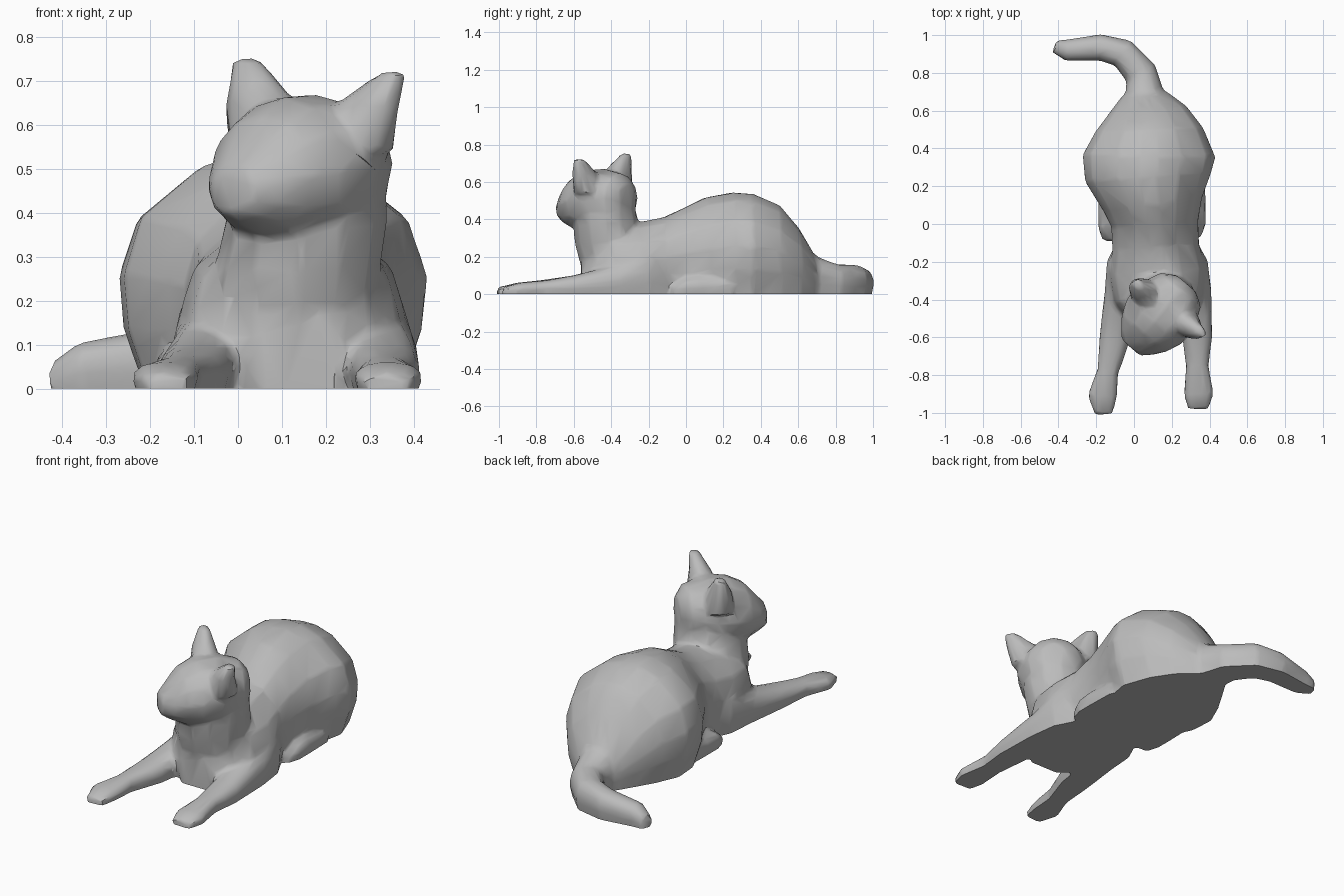
import bpy, bmesh, math
from mathutils import Vector

cube = bpy.data.objects.get("Cube")
if cube:
    bpy.data.objects.remove(cube, do_unlink=True)

UP = Vector((0, 0, 1))
FACE = Vector((-0.65, -0.76, 0)).normalized()   # where the head looks
EAR_SIDE = Vector((-FACE.y, FACE.x, 0))         # towards the left ear
X, Y = Vector((1, 0, 0)), Vector((0, 1, 0))

# Cross-sections: a closed round one, and flat-footed ones for limbs and body
ROUND = [(math.cos(math.tau * i / 12), math.sin(math.tau * i / 12)) for i in range(12)]
LIMB = [(0.83, -1), (0.85, 0), (0.97, 0.25), (1, 0.5), (0.88, 0.75), (0.58, 0.93), (0.2, 1)]
TRUNK = [(0.8, -1), (0.83, 0), (0.97, 0.25), (1, 0.48), (0.88, 0.72), (0.48, 0.93), (0.14, 1)]

bm = bmesh.new()


def loft(sections, closed_profile=ROUND):
    """Skin a list of (centre, side vector, up vector) sections and cap the ends."""
    rings = [[bm.verts.new(Vector(c) + s * u + t * v) for u, v in closed_profile]
             for c, s, t in sections]
    n = len(closed_profile)
    faces = [bm.faces.new((a[i], a[(i + 1) % n], b[(i + 1) % n], b[i]))
             for a, b in zip(rings, rings[1:]) for i in range(n)]
    faces += [bm.faces.new(rings[0]), bm.faces.new(rings[-1])]
    bmesh.ops.recalc_face_normals(bm, faces=faces)


def ground_loft(path, half_profile=LIMB):
    """Skin (x, y, half width, height) stations resting on the ground."""
    points = [Vector((p[0], p[1], 0)) for p in path]
    sections = []
    for i, (x, y, half, height) in enumerate(path):
        along = points[min(i + 1, len(path) - 1)] - points[max(i - 1, 0)]
        side = along.normalized().cross(UP)
        sections.append((points[i], side * half, UP * height))
    first = len(bm.verts)
    loft(sections, half_profile + [(-u, v) for u, v in reversed(half_profile)])
    bm.verts.ensure_lookup_table()
    for v in bm.verts[first:]:
        if v.co.z < 0:
            v.co.z = -0.08          # skirt, trimmed off later


# Body, rump to chest
ground_loft([
    (0.06, 0.73, 0.06, 0.14), (0.06, 0.68, 0.13, 0.22), (0.07, 0.6, 0.21, 0.355),
    (0.08, 0.5, 0.285, 0.475), (0.08, 0.36, 0.352, 0.535), (0.075, 0.25, 0.335, 0.543),
    (0.1, 0.1, 0.262, 0.515), (0.11, 0, 0.23, 0.465), (0.115, -0.12, 0.23, 0.41),
    (0.125, -0.25, 0.255, 0.385), (0.13, -0.4, 0.235, 0.37), (0.14, -0.5, 0.17, 0.3),
    (0.14, -0.56, 0.1, 0.18)], TRUNK)

# Tail
ground_loft([
    (0.06, 0.58, 0.14, 0.32), (0.055, 0.7, 0.1, 0.2), (0.035, 0.8, 0.088, 0.16),
    (-0.06, 0.905, 0.078, 0.155), (-0.18, 0.935, 0.07, 0.138),
    (-0.36, 0.92, 0.056, 0.105), (-0.422, 0.94, 0.035, 0.06)])

# Front legs
ground_loft([
    (0.27, -0.08, 0.05, 0.2), (0.305, -0.21, 0.086, 0.24), (0.325, -0.36, 0.085, 0.16),
    (0.335, -0.6, 0.08, 0.1), (0.335, -0.75, 0.06, 0.074), (0.342, -0.9, 0.08, 0.06),
    (0.34, -0.98, 0.055, 0.036)])
ground_loft([
    (-0.03, -0.08, 0.05, 0.2), (-0.058, -0.21, 0.086, 0.24), (-0.07, -0.36, 0.085, 0.16),
    (-0.1, -0.6, 0.083, 0.1), (-0.138, -0.78, 0.056, 0.074), (-0.168, -0.91, 0.078, 0.06),
    (-0.16, -1.008, 0.05, 0.036)])

# Hind feet peeking out beside the belly
for x, front in ((0.315, -0.07), (-0.125, -0.09)):
    ground_loft([(x, 0.25, 0.06, 0.08), (x, 0.08, 0.065, 0.1),
                 (x, front + 0.07, 0.065, 0.09), (x, front, 0.04, 0.045)])

# Neck
loft([((x, y, z), X * rx, Y * ry) for x, y, z, rx, ry in (
    (0.13, -0.375, 0.12, 0.19, 0.18), (0.135, -0.41, 0.27, 0.19, 0.185),
    (0.155, -0.43, 0.38, 0.185, 0.175), (0.17, -0.43, 0.52, 0.165, 0.15))])

# Head, back of the skull to the short blunt muzzle
skull = Vector((0.17, -0.44, 0))
loft([(skull + FACE * s + UP * (low + high) / 2, EAR_SIDE * half, UP * (high - low) / 2)
      for s, half, low, high in (
          (-0.165, 0.07, 0.44, 0.59), (-0.12, 0.14, 0.38, 0.645), (0, 0.195, 0.34, 0.672),
          (0.1, 0.188, 0.33, 0.665), (0.18, 0.155, 0.345, 0.625),
          (0.24, 0.11, 0.37, 0.555), (0.285, 0.065, 0.395, 0.505))])

# Ears, broad at the root
right_ear = ((0.075, -0.38, 0.56, 0.115, 0.08), (0.05, -0.362, 0.66, 0.088, 0.06),
             (0.018, -0.318, 0.753, 0.034, 0.024))
left_ear = ((0.255, -0.505, 0.54, 0.115, 0.08), (0.29, -0.54, 0.64, 0.09, 0.055),
            (0.355, -0.573, 0.722, 0.034, 0.026))
for ear in (right_ear, left_ear):
    loft([((x, y, z), EAR_SIDE * wide, FACE * thick) for x, y, z, wide, thick in ear])

mesh = bpy.data.meshes.new("reclining_cat")
bm.to_mesh(mesh)
bm.free()
cat = bpy.data.objects.new("reclining_cat", mesh)
bpy.context.collection.objects.link(cat)

# Fuse the parts into one skin, soften the joints, and reduce to broad facets
fuse = cat.modifiers.new("fuse", 'REMESH')
fuse.mode, fuse.voxel_size = 'VOXEL', 0.013
soften = cat.modifiers.new("soften", 'SMOOTH')
soften.factor, soften.iterations = 0.5, 6
facets = cat.modifiers.new("facets", 'DECIMATE')
facets.ratio = 0.05
bpy.context.view_layer.update()
skin = bpy.data.meshes.new_from_object(cat.evaluated_get(bpy.context.evaluated_depsgraph_get()))
cat.modifiers.clear()
cat.data = skin
bpy.data.meshes.remove(mesh)
skin.name = "reclining_cat"

# Trim flat at the ground and close the underside
bm = bmesh.new()
bm.from_mesh(skin)
bmesh.ops.bisect_plane(bm, geom=bm.verts[:] + bm.edges[:] + bm.faces[:],
                       plane_co=(0, 0, 0), plane_no=UP, clear_inner=True)
bmesh.ops.holes_fill(bm, edges=[e for e in bm.edges if e.is_boundary], sides=0)
bmesh.ops.triangulate(bm, faces=[f for f in bm.faces if len(f.verts) > 4])
bmesh.ops.recalc_face_normals(bm, faces=bm.faces[:])
bm.to_mesh(skin)
bm.free()

# Plain grey surface
grey = bpy.data.materials.new("stone_grey")
grey.use_nodes = True
color = (0.5, 0.5, 0.5, 1)
grey.diffuse_color = color
grey.node_tree.nodes["Principled BSDF"].inputs["Base Color"].default_value = color
skin.materials.clear()
skin.materials.append(grey)

bpy.ops.object.select_all(action='DESELECT')
cat.select_set(True)
bpy.context.view_layer.objects.active = cat
bpy.ops.object.shade_smooth_by_angle(angle=math.radians(35))
